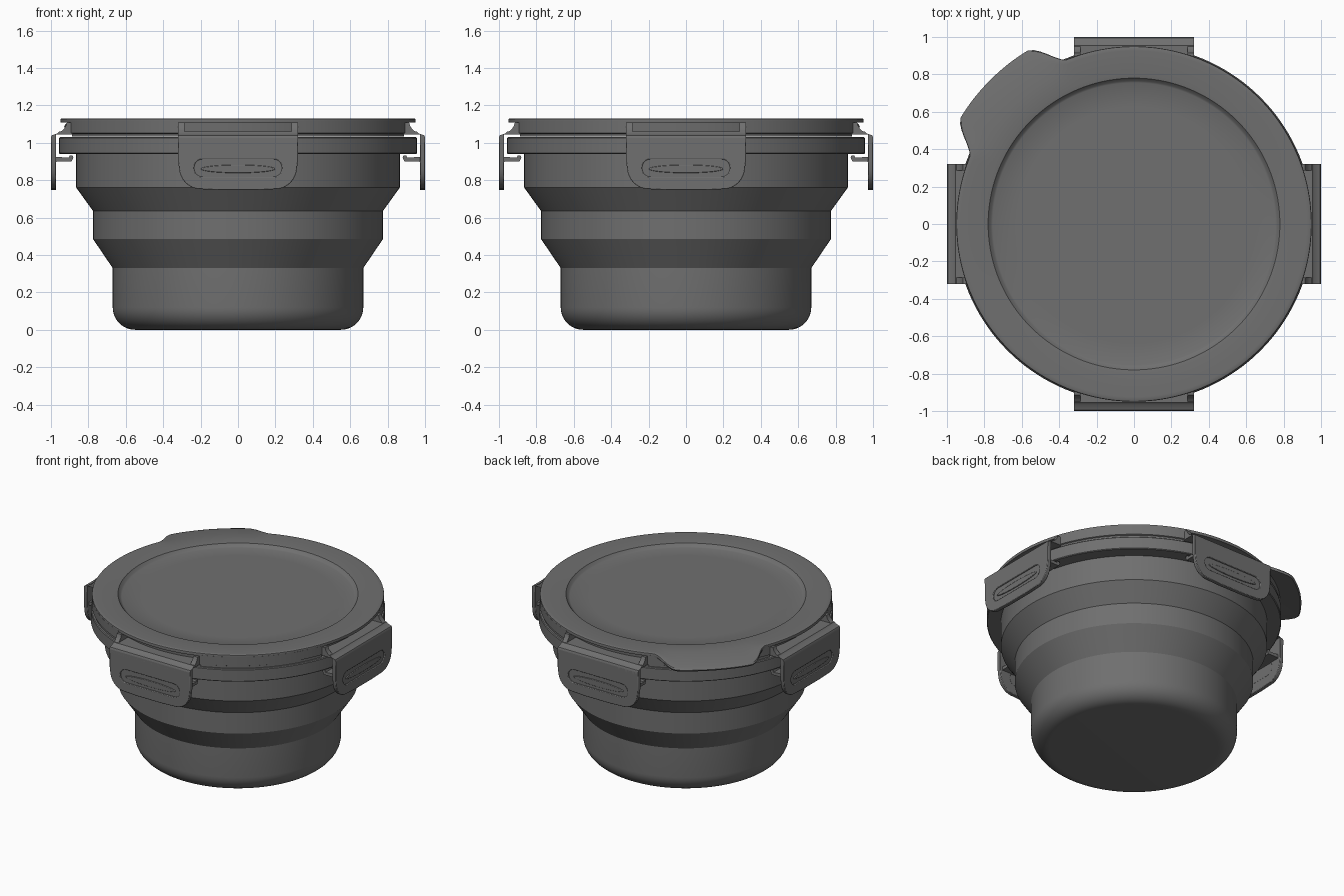
import bpy, bmesh, math
from math import sin, cos, pi, radians
from mathutils import Matrix, Vector

if "Cube" in bpy.data.objects:
    bpy.data.objects.remove(bpy.data.objects["Cube"], do_unlink=True)

grey = bpy.data.materials.new("dark_grey")
grey.use_nodes = True
grey.diffuse_color = (0.16, 0.16, 0.16, 1)
grey.node_tree.nodes["Principled BSDF"].inputs["Base Color"].default_value = grey.diffuse_color


def finish(name, bm):
    """Turn a bmesh into a smooth object that keeps its sharp edges."""
    bmesh.ops.remove_doubles(bm, verts=bm.verts, dist=1e-5)
    bmesh.ops.recalc_face_normals(bm, faces=bm.faces)
    mesh = bpy.data.meshes.new(name)
    bm.to_mesh(mesh)
    bm.free()
    mesh.materials.append(grey)
    mesh.shade_smooth()
    mesh.set_sharp_from_angle(angle=radians(30))
    ob = bpy.data.objects.new(name, mesh)
    bpy.context.collection.objects.link(ob)
    return ob


def lathe(name, profile, start=0.0, end=360.0, steps=144, shape=None, closed=False):
    """Revolve an (r, z) profile; shape may adjust each point by angle."""
    bm = bmesh.new()
    full = end - start >= 360
    rings = []
    for i in range(steps + 1):
        deg = start + (end - start) * i / steps
        a = radians(deg)
        pts = [shape(r, z, deg) if shape else (r, z) for r, z in profile]
        rings.append([bm.verts.new((r * cos(a), r * sin(a), z)) for r, z in pts])
    n = len(profile)
    for a, b in zip(rings, rings[1:]):
        for j in range(n if closed else n - 1):
            k = (j + 1) % n
            bm.faces.new((a[j], b[j], b[k], a[k]))
    if not full:
        bm.faces.new(rings[0])
        bm.faces.new(rings[-1])
    bmesh.ops.dissolve_degenerate(bm, dist=1e-6, edges=bm.edges)
    return finish(name, bm)


def slab(name, loops, offset, turn, bevel=0.0):
    """Fill outline loops (later ones are holes), extrude, turn around z."""
    bm = bmesh.new()
    for loop in loops:
        vs = [bm.verts.new(p) for p in loop]
        for a, b in zip(vs, vs[1:] + vs[:1]):
            bm.edges.new((a, b))
    bmesh.ops.triangle_fill(bm, edges=bm.edges, use_beauty=True)
    out = bmesh.ops.extrude_face_region(bm, geom=bm.faces[:], use_keep_orig=True)
    moved = [g for g in out["geom"] if isinstance(g, bmesh.types.BMVert)]
    bmesh.ops.translate(bm, verts=moved, vec=Vector(offset))
    bmesh.ops.rotate(bm, verts=bm.verts, matrix=Matrix.Rotation(radians(turn), 3, 'Z'))
    ob = finish(name, bm)
    if bevel:
        mod = ob.modifiers.new("soft_edges", 'BEVEL')
        mod.width, mod.segments, mod.limit_method = bevel, 2, 'ANGLE'
    return ob


def bar(name, profile, x0, x1, turn):
    """Extrude an (outward, z) section along the clip's width."""
    return slab(name, [[(x0, -r, z) for r, z in profile]], (x1 - x0, 0, 0), turn)


def arc(cx, cz, rx, rz, a0, a1, n=10):
    return [(cx + rx * cos(radians(a0 + (a1 - a0) * i / n)),
             cz + rz * sin(radians(a0 + (a1 - a0) * i / n))) for i in range(n + 1)]


# Folding bowl: rounded foot, two stepped cones, rim flange, inner wall
bowl = [(0, 0)] + arc(0.55, 0.12, 0.12, 0.12, -90, 0) + [
    (0.67, 0.33), (0.775, 0.485), (0.775, 0.635), (0.865, 0.76), (0.865, 0.94),
    (0.952, 0.94), (0.957, 0.945), (0.957, 1.025), (0.952, 1.03), (0.84, 1.03),
    (0.84, 0.77), (0.75, 0.65), (0.75, 0.5), (0.645, 0.34), (0.645, 0.12),
    (0.55, 0.03), (0, 0.03)]
lathe("bowl", bowl)


# Lid: shallow recessed centre, raised border and a drooping pull tab
def tab(r, z, deg):
    d = abs(deg - 135)
    if r < 0.9 or d > 23:
        return r, z
    t = min(1, (23 - d) / 10)
    t = t * t * (3 - 2 * t)
    w = t * (r - 0.9) / 0.05
    return r + 0.138 * w, z - 0.035 * w


lid = [(0, 1.105), (0.63, 1.105), (0.755, 1.105), (0.765, 1.11), (0.78, 1.127),
       (0.8, 1.13), (0.9, 1.13), (0.925, 1.13), (0.942, 1.13), (0.948, 1.127), (0.95, 1.12),
       (0.948, 1.107), (0.92, 1.107), (0.89, 1.107), (0.885, 1.035), (0.83, 1.035),
       (0.83, 1.09), (0, 1.09)]
lathe("lid", lid, steps=240, shape=tab)

# Outer skirt of the lid, interrupted at each clip
skirt = [(0.88, 1.032), (0.942, 1.032), (0.942, 1.048), (0.95, 1.052),
         (0.95, 1.115), (0.88, 1.115)]
for k in range(4):
    lathe(f"lid_skirt_{k + 1}", skirt, 90 * k + 19.8, 90 * k + 70.2, 32, closed=True)

# Locking clip sections and outlines
arm = [(0.83, 1.045), (0.972, 1.045), (0.972, 1.0), (1.0, 1.0), (1.0, 1.03),
       (0.995, 1.04), (0.965, 1.05), (0.955, 1.06), (0.83, 1.06)]
hook = [(0.98, 0.895), (0.98, 0.925), (0.905, 0.92), (0.9, 0.932), (0.885, 0.932),
        (0.88, 0.92), (0.89, 0.9), (0.965, 0.9)]
ear = [(0.83, 1.05), (0.965, 1.05), (0.94, 1.065), (0.922, 1.085), (0.915, 1.107), (0.83, 1.107)]
panel = ([(0.32, 1.03)] + arc(0.22, 0.86, 0.1, 0.1, 0, -75)
         + [(0, 0.745)])
# Swap in the rounded lower corner and mirror it
half = [(0.32, 1.03), (0.32, 0.9)] + arc(0.2, 0.87, 0.115, 0.118, -10, -85) + [(0.1, 0.747)]
panel = half + [(-x, z) for x, z in reversed(half)]
slot = arc(0.19, 0.865, 0.045, 0.047, 90, -90) + arc(-0.19, 0.865, 0.045, 0.047, 270, 90)
lens = arc(0, 0.86, 0.2, 0.022, 0, 345, 23)


def upright(points, out):
    return [(x, -out, z) for x, z in points]


for k, side in enumerate(("front", "left", "back", "right")):
    turn = 90 * k
    slab(f"{side}_clip_panel", [upright(panel, 0.972), upright(slot, 0.972)],
         (0, -0.028, 0), turn, 0.004)
    slab(f"{side}_clip_recess", [upright(slot, 0.974)], (0, -0.018, 0), turn)
    slab(f"{side}_clip_grip", [upright(lens, 0.985)], (0, -0.013, 0), turn, 0.003)
    bar(f"{side}_clip_arm", arm, -0.32, 0.32, turn)
    bar(f"{side}_clip_hook", hook, -0.3, 0.3, turn)
    for s in (-1, 1):
        bar(f"{side}_clip_ear_{'a' if s < 0 else 'b'}", ear, 0.285 * s, 0.32 * s, turn)
